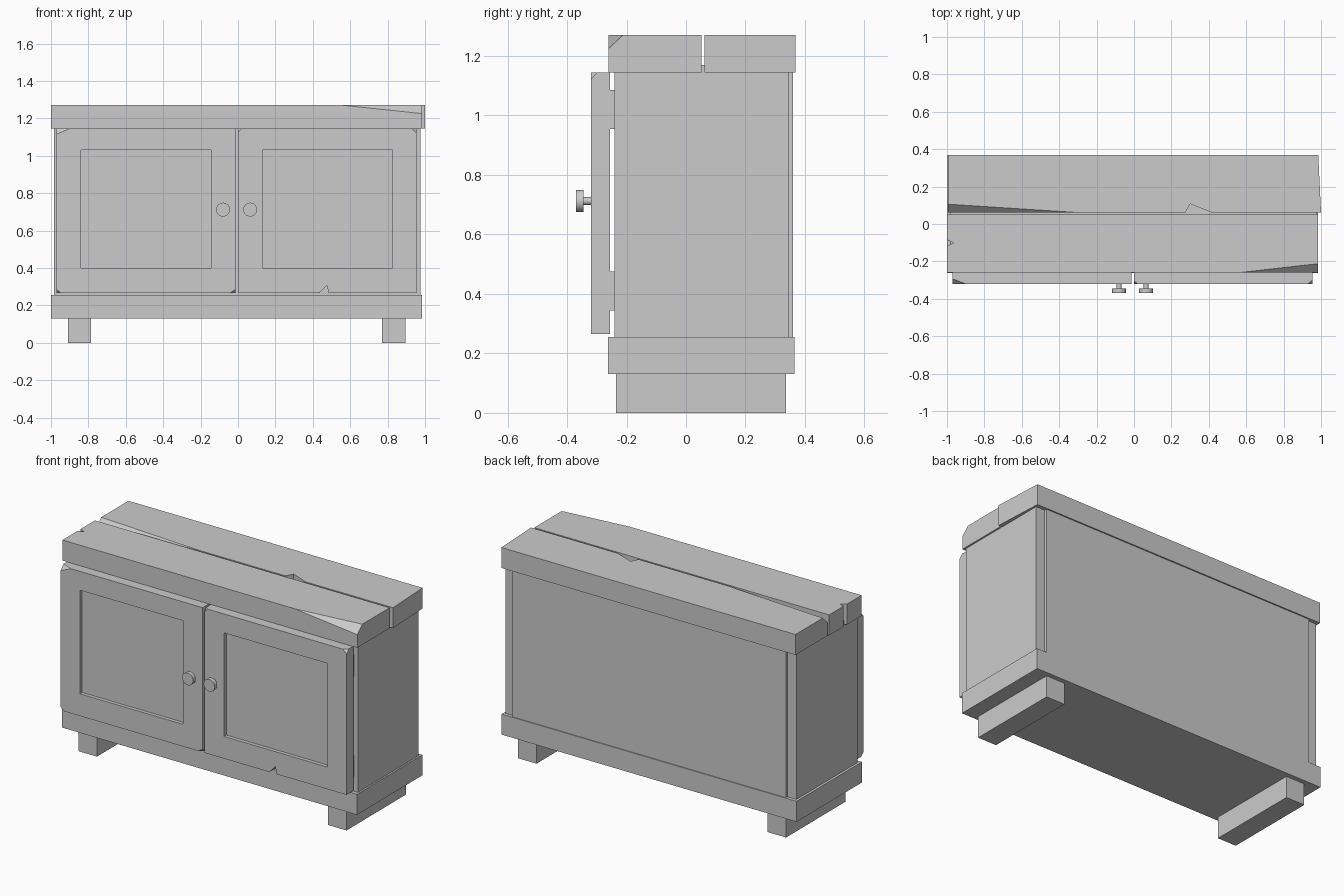
import bpy, bmesh, math
from mathutils import Vector

if "Cube" in bpy.data.objects:
    bpy.data.objects.remove(bpy.data.objects["Cube"], do_unlink=True)

GREY = (0.6, 0.6, 0.6, 1)
mat = bpy.data.materials.new("plain grey")
mat.use_nodes = True
mat.diffuse_color = GREY
mat.node_tree.nodes["Principled BSDF"].inputs["Base Color"].default_value = GREY


def finish(name, bm):
    bmesh.ops.recalc_face_normals(bm, faces=bm.faces[:])
    mesh = bpy.data.meshes.new(name)
    bm.to_mesh(mesh)
    bm.free()
    mesh.materials.append(mat)
    obj = bpy.data.objects.new(name, mesh)
    bpy.context.collection.objects.link(obj)
    return obj


def prism(name, outline, low, high, axis="z", chips=()):
    """Extrude an outline along an axis, then slice off chipped corners.
    Each chip is three points of its cutting plane."""
    def place(p, d):
        return (p[0], p[1], d) if axis == "z" else (p[0], d, p[1])
    bm = bmesh.new()
    face = bm.faces.new([bm.verts.new(place(p, low)) for p in outline])
    ext = bmesh.ops.extrude_face_region(bm, geom=[face])["geom"]
    verts = [v for v in ext if isinstance(v, bmesh.types.BMVert)]
    bmesh.ops.translate(bm, verts=verts, vec=Vector(place((0, 0), high - low)))
    centre = sum((v.co for v in bm.verts), Vector()) / len(bm.verts)
    for chip in chips:
        a, b, c = map(Vector, chip)
        normal = (b - a).cross(c - a).normalized()
        if normal.dot(centre - a) > 0:
            normal.negate()
        cut = bmesh.ops.bisect_plane(bm, geom=bm.verts[:] + bm.edges[:] + bm.faces[:],
                                     plane_co=a, plane_no=normal, clear_outer=True)
        edges = [e for e in cut["geom_cut"] if isinstance(e, bmesh.types.BMEdge)]
        bmesh.ops.edgenet_fill(bm, edges=edges)
    return finish(name, bm)


def box(name, x, y, z):
    return prism(name, [(x[0], y[0]), (x[1], y[0]), (x[1], y[1]), (x[0], y[1])], *z)


def corner_chip(x, z, dx, dy, dz):
    """Chip at a front door corner; signed sizes point into the door."""
    return ((x + dx, FRONT, z), (x, FRONT + dy, z), (x, FRONT, z + dz))


# Cabinet body, back panel, plinth and runner feet
box("cabinet_body", (-0.985, 0.975), (-0.24, 0.345), (0.25, 1.17))
box("back_panel", (-0.925, 0.915), (0.34, 0.36), (0.25, 1.15))
box("plinth", (-1, 0.985), (-0.263, 0.365), (0.13, 0.255))
box("right_foot", (-0.91, -0.785), (-0.235, 0.337), (0, 0.14))
box("left_foot", (0.77, 0.895), (-0.235, 0.337), (0, 0.14))

# Worn top planks
TOP = 1.27
prism("front_top_plank",
      [(-1, -0.26), (0.985, -0.26), (0.985, 0.052), (-1, 0.052),
       (-1, -0.085), (-0.965, -0.1), (-1, -0.118)], 1.145, TOP,
      chips=[((0.56, -0.26, TOP), (0.985, -0.212, TOP), (0.985, -0.26, 1.225))])
prism("back_top_plank",
      [(-0.995, 0.062), (0.275, 0.062), (0.3, 0.107), (0.415, 0.062),
       (1, 0.062), (0.985, 0.368), (-0.995, 0.368)], 1.145, TOP,
      chips=[((-0.31, 0.062, TOP), (-0.995, 0.106, TOP), (-0.995, 0.062, 1.225))])

# Doors with recessed panels and chipped corners
FRONT, BACK, LOW, HIGH = -0.32, -0.255, 0.265, 1.145


def door(name, x0, x1, panel, notch, chips):
    outline = [(x0, LOW)] + notch + [(x1, LOW), (x1, HIGH), (x0, HIGH)]
    obj = prism(name, outline, FRONT, BACK, "y", chips)
    cutter = box("panel_cutter", panel, (FRONT - 0.1, FRONT + 0.022), (0.4, 1.03))
    cutter.hide_render = True
    mod = obj.modifiers.new("recess", "BOOLEAN")
    mod.operation, mod.solver, mod.object = "DIFFERENCE", "EXACT", cutter
    bpy.context.view_layer.objects.active = obj
    bpy.ops.object.modifier_apply(modifier=mod.name)
    bpy.data.objects.remove(cutter, do_unlink=True)


door("right_door", -0.97, -0.014, (-0.84, -0.145), [],
     [corner_chip(-0.97, HIGH, 0.07, 0.027, -0.03),
      corner_chip(-0.97, LOW, 0.025, 0.02, 0.02),
      corner_chip(-0.014, LOW, -0.03, 0.02, 0.02)])
door("left_door", 0, 0.955, (0.13, 0.825), [(0.435, LOW), (0.475, 0.308), (0.485, LOW)],
     [corner_chip(0, HIGH, 0.02, 0.015, -0.02),
      corner_chip(0.955, HIGH, -0.025, 0.022, -0.024)])

# Hinge blocks between doors and body
for side, x in (("right", -0.93), ("left", 0.92)):
    for level, z in (("lower", 0.345), ("upper", 0.955)):
        box(f"{side}_{level}_hinge", (x - 0.03, x + 0.03), (-0.26, -0.235), (z, z + 0.13))

# Round door knobs
for side, x in (("right", -0.08), ("left", 0.065)):
    for part, radius, y0, y1 in (("stem", 0.013, -0.35, -0.315), ("head", 0.037, -0.37, -0.345)):
        bpy.ops.mesh.primitive_cylinder_add(vertices=32, radius=radius, depth=y1 - y0,
                                            location=(x, (y0 + y1) / 2, 0.712),
                                            rotation=(math.pi / 2, 0, 0))
        knob = bpy.context.object
        knob.name = f"{side}_knob_{part}"
        knob.data.materials.append(mat)
        bpy.ops.object.shade_smooth_by_angle(angle=math.radians(40))
